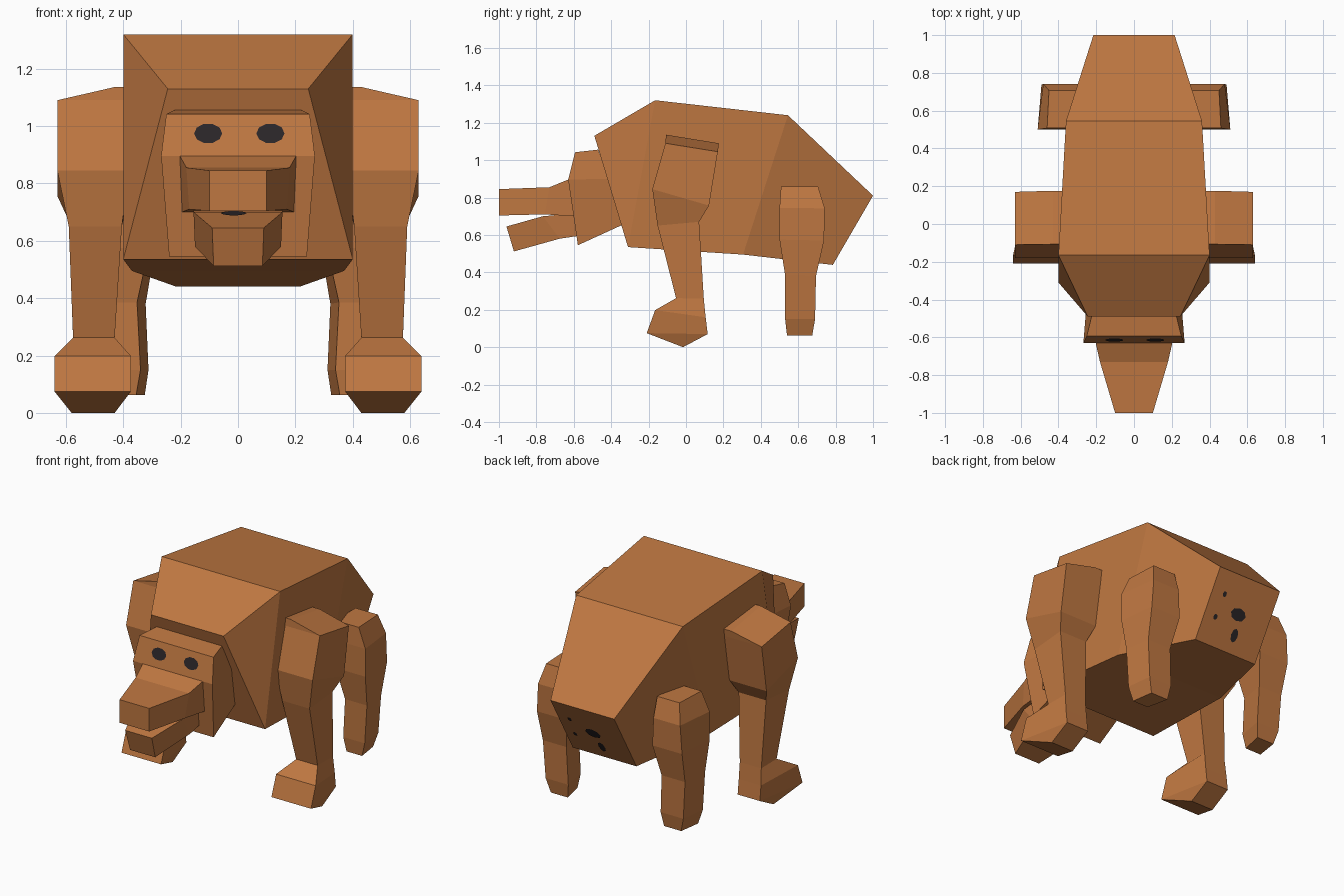
import bpy, bmesh, math
from mathutils import Vector


def material(name, rgb):
    m = bpy.data.materials.new(name)
    m.diffuse_color = (*rgb, 1)
    return m


FUR = material("brown_fur", (0.52, 0.185, 0.053))
DARK = material("near_black", (0.024, 0.019, 0.021))


def finish(name, bm, mat, mirror=False):
    bmesh.ops.remove_doubles(bm, verts=bm.verts, dist=0.0005)
    bmesh.ops.dissolve_degenerate(bm, edges=bm.edges, dist=0.0001)
    if mat is FUR:
        bmesh.ops.recalc_face_normals(bm, faces=bm.faces)
    me = bpy.data.meshes.new(name)
    bm.to_mesh(me)
    bm.free()
    me.materials.append(mat)
    ob = bpy.data.objects.new(name, me)
    bpy.context.collection.objects.link(ob)
    if mirror:
        ob.modifiers.new("Mirror", 'MIRROR')
    return ob


def loft(name, sections, mirror=False):
    """Each section is two edges; an edge is (y, z, half width) or (y, z, inner x, outer x)."""
    bm = bmesh.new()
    rings = []
    for a, b in sections:
        ring = []
        for e, flip in ((a, False), (b, True)):
            x0, x1 = (-e[2], e[2]) if len(e) == 3 else e[2:]
            if flip:
                x0, x1 = x1, x0
            ring += [bm.verts.new((x, e[0], e[1])) for x in (x0, x1)]
        rings.append(ring)
    bm.faces.new(rings[0])
    bm.faces.new(rings[-1][::-1])
    for r, s in zip(rings, rings[1:]):
        for i in range(4):
            j = (i + 1) % 4
            bm.faces.new((r[i], r[j], s[j], s[i]))
    return finish(name, bm, FUR, mirror)


def mark(name, upper, lower, t, x, rx, ry, out, n=10):
    """Flat dark blob on the sloping plane running from upper to lower (y, z)."""
    p, q = Vector((0, *upper)), Vector((0, *lower))
    v = (p - q).normalized()
    nrm = Vector((1, 0, 0)).cross(v) * out
    c = p.lerp(q, t) + Vector((x, 0, 0)) + nrm * 0.004
    bm = bmesh.new()
    pts = []
    for i in range(n):
        a = 2 * math.pi * i / n
        pts.append(bm.verts.new(c + Vector((rx * math.cos(a), 0, 0)) + v * ry * math.sin(a)))
    f = bm.faces.new(pts)
    f.normal_update()
    if f.normal.dot(nrm) < 0:
        f.normal_flip()
    finish(name, bm, DARK)


# Body: wedge-fronted trunk tapering to the rump
loft("body", [
    ((-0.49, 1.13, 0.245), (-0.31, 0.535, 0.40)),
    ((-0.165, 1.32, 0.40), (-0.31, 0.535, 0.40)),
    ((0.545, 1.24, 0.36), (0.305, 0.495, 0.37)),
    ((1.0, 0.81, 0.215), (0.785, 0.44, 0.215)),
])

# Head block, upper snout and open lower jaw
loft("head", [
    ((-0.593, 1.042, 0.25), (-0.47, 1.056, 0.22)),
    ((-0.63, 0.896, 0.268), (-0.41, 0.90, 0.25)),
    ((-0.578, 0.545, 0.24), (-0.32, 0.663, 0.22)),
])
loft("upper_snout", [
    ((-0.62, 0.90, 0.205), (-0.60, 0.70, 0.195)),
    ((-0.73, 0.855, 0.18), (-0.755, 0.71, 0.17)),
    ((-1.0, 0.845, 0.10), (-1.0, 0.704, 0.10)),
])
loft("lower_jaw", [
    ((-0.60, 0.715, 0.155), (-0.575, 0.595, 0.145)),
    ((-0.765, 0.70, 0.155), (-0.675, 0.58, 0.15)),
    ((-0.96, 0.645, 0.09), (-0.92, 0.512, 0.085)),
])

# Front legs: shoulder, forearm and forward-pointing foot
loft("front_leg", [
    ((-0.107, 1.136, 0.37, 0.43), (0.176, 1.09, 0.37, 0.43)),
    ((-0.11, 1.09, 0.37, 0.63), (0.17, 1.045, 0.37, 0.63)),
    ((-0.18, 0.845, 0.38, 0.63), (0.123, 0.757, 0.38, 0.63)),
    ((-0.152, 0.65, 0.405, 0.59), (0.07, 0.67, 0.405, 0.59)),
    ((-0.053, 0.262, 0.43, 0.575), (0.095, 0.26, 0.43, 0.575)),
    ((-0.165, 0.198, 0.373, 0.64), (0.105, 0.16, 0.43, 0.58)),
    ((-0.21, 0.075, 0.373, 0.64), (0.116, 0.07, 0.43, 0.58)),
    ((-0.016, 0.0, 0.43, 0.58), (0.116, 0.07, 0.43, 0.58)),
], mirror=True)

# Hind legs: slim, slightly turned, with no separate foot
loft("hind_leg", [
    ((0.508, 0.86, 0.30, 0.46), (0.706, 0.86, 0.30, 0.45)),
    ((0.50, 0.745, 0.30, 0.51), (0.742, 0.742, 0.30, 0.48)),
    ((0.50, 0.575, 0.31, 0.51), (0.738, 0.57, 0.29, 0.49)),
    ((0.53, 0.385, 0.352, 0.50), (0.695, 0.38, 0.322, 0.48)),
    ((0.53, 0.15, 0.34, 0.485), (0.69, 0.15, 0.312, 0.465)),
    ((0.54, 0.063, 0.355, 0.46), (0.675, 0.063, 0.325, 0.44)),
], mirror=True)

# Eyes on the sloping forehead, dark spot inside the mouth
for side, x in (("left", -0.104), ("right", 0.113)):
    mark(side + "_eye", (-0.593, 1.042), (-0.63, 0.896), 0.47, x, 0.049, 0.036, 1)
mark("mouth_spot", (-0.765, 0.70), (-0.96, 0.645), 0.14, -0.015, 0.045, 0.028, 1)

# Dark spots on the rump
for i, (t, x, rx, ry) in enumerate(((0.49, 0.0, 0.052, 0.037), (0.76, -0.02, 0.023, 0.04),
                                    (0.31, 0.13, 0.013, 0.017), (0.63, 0.14, 0.013, 0.017))):
    mark("rump_spot_%d" % (i + 1), (1.0, 0.81), (0.785, 0.44), t, x, rx, ry, -1, 8)
